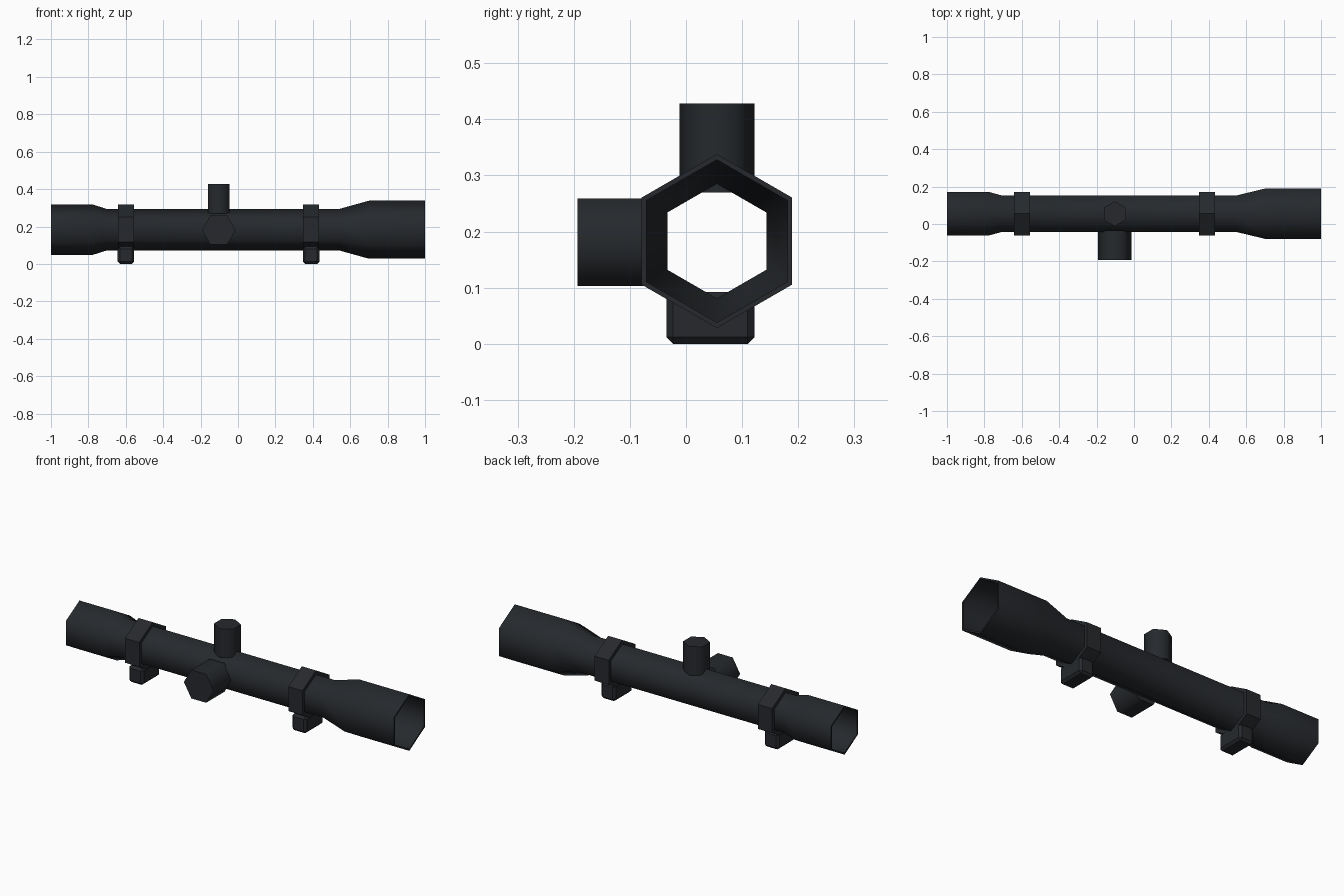
import bpy, bmesh, math
from mathutils import Vector

if "Cube" in bpy.data.objects:
    bpy.data.objects.remove(bpy.data.objects["Cube"])

CY, CZ = 0.055, 0.183          # optical axis
WALL = 0.01
SIDES = 6

black = bpy.data.materials.new("matte_black")
black.diffuse_color = (0.019, 0.022, 0.026, 1)
black.use_nodes = True
black.node_tree.nodes["Principled BSDF"].inputs["Base Color"].default_value = black.diffuse_color


def finish(name, bm, smooth):
    bmesh.ops.recalc_face_normals(bm, faces=bm.faces)
    mesh = bpy.data.meshes.new(name)
    bm.to_mesh(mesh)
    bm.free()
    mesh.materials.append(black)
    obj = bpy.data.objects.new(name, mesh)
    bpy.context.collection.objects.link(obj)
    if smooth:
        bpy.ops.object.select_all(action='DESELECT')
        obj.select_set(True)
        bpy.context.view_layer.objects.active = obj
        bpy.ops.object.shade_smooth_by_angle(angle=math.radians(65))
    return obj


def hex_lathe(name, profile, origin, axis, corner, hollow=False, smooth=True):
    """Sweep (distance, radius) points round an axis, first corner along 'corner'."""
    origin, axis, u = Vector(origin), Vector(axis), Vector(corner)
    v = axis.cross(u)
    bm = bmesh.new()
    rings = []
    for t, r in profile:
        rings.append([bm.verts.new(origin + axis * t
                                   + u * (r * math.cos(k * math.tau / SIDES))
                                   + v * (r * math.sin(k * math.tau / SIDES)))
                      for k in range(SIDES)])
    pairs = list(zip(rings, rings[1:]))
    if hollow:
        pairs.append((rings[-1], rings[0]))
    else:
        bm.faces.new(rings[0])
        bm.faces.new(rings[-1])
    for a, b in pairs:
        for k in range(SIDES):
            n = (k + 1) % SIDES
            bm.faces.new((a[k], a[n], b[n], b[k]))
    return finish(name, bm, smooth)


X, Y, Z = (1, 0, 0), (0, 1, 0), (0, 0, 1)

# Hollow scope body: eyepiece, main tube, objective bell
outer = [(-1, 0.134), (-0.775, 0.134), (-0.705, 0.112),
         (0.545, 0.112), (0.70, 0.155), (1, 0.155)]
inner = [(t, r - WALL) for t, r in reversed(outer)]
hex_lathe("scope_body", outer + inner, (0, CY, CZ), X, Z, hollow=True)

# Adjustment knobs on top and on the side
hex_lathe("top_knob", [(0.27, 0.067), (0.428, 0.067)], (-0.103, CY, 0), Z, Y)
hex_lathe("side_knob", [(0.034, 0.09), (0.193, 0.09)], (-0.103, 0, 0.181), (0, -1, 0), X)

# Mounting rings, each with a chamfered foot
for label, x in (("rear", -0.599), ("front", 0.391)):
    h = 0.043
    hex_lathe(label + "_ring", [(-h, 0.134), (h, 0.134), (h, 0.107), (-h, 0.107)],
              (x, CY, CZ), X, Z, hollow=True, smooth=False)
    bm = bmesh.new()
    bmesh.ops.create_cube(bm, size=1)
    for vert in bm.verts:
        vert.co = Vector((x + vert.co.x * 0.088, 0.0435 + vert.co.y * 0.157,
                          0.046 + vert.co.z * 0.092))
    bmesh.ops.bevel(bm, geom=bm.edges[:], offset=0.012, segments=1, affect='EDGES')
    finish(label + "_foot", bm, False)
